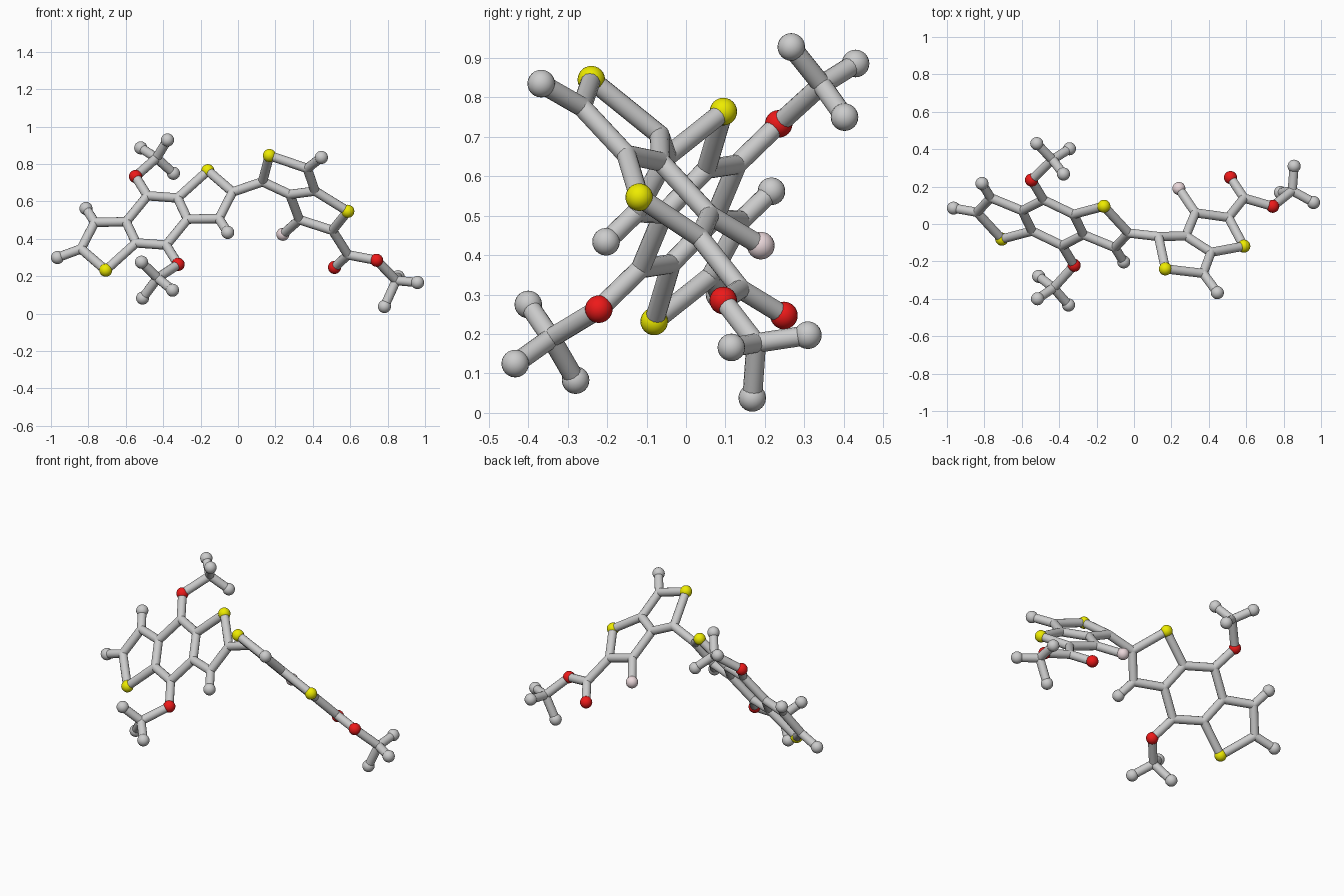
import bpy, bmesh
from mathutils import Vector, Matrix

if "Cube" in bpy.data.objects:
    bpy.data.objects.remove(bpy.data.objects["Cube"])

BALL, STICK = 0.035, 0.025


def material(name, rgb):
    m = bpy.data.materials.new(name)
    m.diffuse_color = (*rgb, 1)
    m.use_nodes = True
    m.node_tree.nodes["Principled BSDF"].inputs["Base Color"].default_value = m.diffuse_color
    return m


YELLOW = material("yellow", (0.85, 0.83, 0.0))
RED = material("red", (0.85, 0.01, 0.01))
PINK = material("pale_pink", (0.82, 0.68, 0.7))

# Left fused rings: flat in a tilted plane, point-symmetric about its centre
CENTRE = Vector((-0.434, 0.007, 0.498))
half = {
    "top": (-0.484, 0.630), "up": (-0.323, 0.618), "low": (-0.270, 0.505),
    "side": (-0.102, 0.508), "stub": (-0.055, 0.434), "tip": (-0.029, 0.650),
    "sulfur": (-0.161, 0.764), "oxygen": (-0.548, 0.733),
}
atoms = {}
for n, (x, z) in half.items():
    dx, dz = x - CENTRE.x, z - CENTRE.z
    d = Vector((dx, -0.424 * dx + 0.765 * dz, dz))
    atoms["a_" + n] = CENTRE + d
    atoms["b_" + n] = CENTRE - d
atoms["b_end"] = Vector((-0.965, 0.085, 0.30))

# Right fused rings and ester: a second tilted plane
right = {
    "c_link": (0.131, 0.705), "c_sulfur": (0.168, 0.845), "c_tip": (0.370, 0.776),
    "c_stub": (0.446, 0.835), "c_low": (0.412, 0.655), "c_mid": (0.277, 0.637),
    "d_sulfur": (0.587, 0.547), "d_tip": (0.505, 0.445), "d_side": (0.328, 0.502),
    "d_pink": (0.240, 0.424), "e_carbon": (0.588, 0.314),
    "e_oxygen": (0.516, 0.247), "f_oxygen": (0.741, 0.285),
}
for n, (x, z) in right.items():
    atoms[n] = Vector((x, 0.778 - 0.497 * x - 1.106 * z, z))

# Three-armed end groups: hub followed by arm ends
groups = {
    "a": [(-0.436, 0.344, 0.832), (-0.377, 0.267, 0.928), (-0.520, 0.430, 0.886), (-0.345, 0.402, 0.750)],
    "b": [(-0.430, -0.342, 0.190), (-0.510, -0.280, 0.083), (-0.350, -0.433, 0.125), (-0.516, -0.400, 0.275)],
    "f": [(0.846, 0.178, 0.177), (0.960, 0.115, 0.166), (0.783, 0.168, 0.038), (0.856, 0.309, 0.197)],
}
bonds = {"left_ring_bonds": [], "right_ring_bonds": [], "end_group_bonds": []}
for g, pts in groups.items():
    for i, p in enumerate(pts):
        atoms[f"{g}_arm{i}"] = Vector(p)
        bonds["end_group_bonds"].append((f"{g}_arm0", f"{g}_arm{i}" if i else f"{g}_oxygen"))

for s, o in (("a", "b"), ("b", "a")):
    for p in ("top up", "up low", "up sulfur", "sulfur tip", "tip side", "side low", "side stub", "top oxygen"):
        u, v = p.split()
        bonds["left_ring_bonds"].append((f"{s}_{u}", f"{s}_{v}"))
    bonds["left_ring_bonds"].append((s + "_low", o + "_top"))
bonds["left_ring_bonds"] += [("b_tip", "b_end"), ("a_tip", "c_link")]
for p in ("c_link c_sulfur", "c_sulfur c_tip", "c_tip c_stub", "c_tip c_low", "c_low c_mid",
          "c_mid c_link", "c_low d_sulfur", "d_sulfur d_tip", "d_tip d_side", "d_side c_mid",
          "d_side d_pink", "d_tip e_carbon", "e_carbon e_oxygen", "e_carbon f_oxygen"):
    bonds["right_ring_bonds"].append(tuple(p.split()))


def finish(name, bm, mat=None):
    for f in bm.faces:
        f.smooth = True
    me = bpy.data.meshes.new(name)
    bm.to_mesh(me)
    bm.free()
    ob = bpy.data.objects.new(name, me)
    bpy.context.collection.objects.link(ob)
    if mat:
        me.materials.append(mat)


def add_ball(bm, p, r):
    bmesh.ops.create_uvsphere(bm, u_segments=20, v_segments=12, radius=r,
                              matrix=Matrix.Translation(p))


# Sticks with rounded joints
for name, pairs in bonds.items():
    bm = bmesh.new()
    for u, v in pairs:
        p, q = atoms[u], atoms[v]
        d = q - p
        m = Matrix.Translation((p + q) / 2) @ d.to_track_quat('Z', 'Y').to_matrix().to_4x4()
        bmesh.ops.create_cone(bm, cap_ends=False, segments=14, radius1=STICK,
                              radius2=STICK, depth=d.length, matrix=m)
    for n in sorted({n for pair in pairs for n in pair}):
        add_ball(bm, atoms[n], STICK)
    finish(name, bm)

# Visible balls: coloured atoms and free grey ends
for n, p in atoms.items():
    mat = None
    if "sulfur" in n:
        mat = YELLOW
    elif "oxygen" in n:
        mat = RED
    elif "pink" in n:
        mat = PINK
    elif not ("stub" in n or "end" in n or ("arm" in n and n[-1] != "0")):
        continue
    bm = bmesh.new()
    add_ball(bm, p, BALL)
    finish(n + "_ball", bm, mat)
